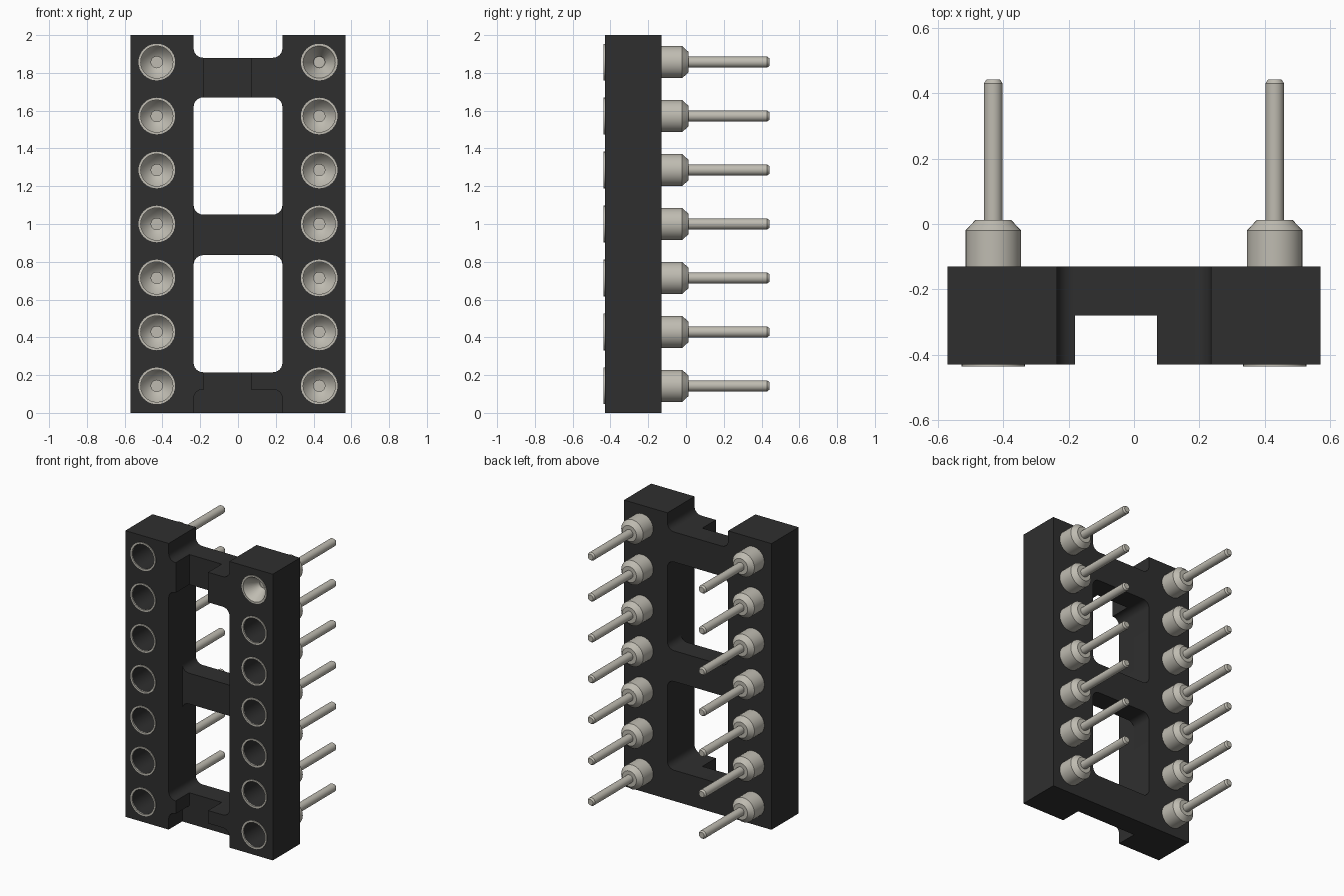
import bpy, bmesh, math
from mathutils import Vector

if "Cube" in bpy.data.objects:
    bpy.data.objects.remove(bpy.data.objects["Cube"])


def material(name, color):
    m = bpy.data.materials.new(name)
    m.diffuse_color = (*color, 1)
    m.use_nodes = True
    m.node_tree.nodes["Principled BSDF"].inputs["Base Color"].default_value = m.diffuse_color
    return m


BLACK = material("black plastic", (0.028, 0.028, 0.028))
METAL = material("warm silver", (0.52, 0.50, 0.44))

PIN_X, PITCH, HOLE_R, FILLET = 0.43, 2 / 7, 0.085, 0.05
FRONT, STEP, BACK = -0.43, -0.28, -0.13


def rounded(points):
    """Turn (x, z[, radius]) corners into a loop with rounded corners."""
    out = []
    for i, p in enumerate(points):
        c = Vector(p[:2])
        if len(p) == 2:
            out.append(c)
            continue
        a = (Vector(points[i - 1][:2]) - c).normalized()
        b = (Vector(points[(i + 1) % len(points)][:2]) - c).normalized()
        mid = c + (a + b) * p[2]
        for k in range(7):
            t = k / 6 * math.pi / 2
            out.append(mid - b * p[2] * math.cos(t) - a * p[2] * math.sin(t))
    return out


def circle(x, z, r, n=32):
    return [Vector((x + r * math.cos(2 * math.pi * k / n),
                    z + r * math.sin(2 * math.pi * k / n))) for k in range(n)]


def finish(bm, name, mat):
    bmesh.ops.recalc_face_normals(bm, faces=bm.faces)
    me = bpy.data.meshes.new(name)
    for f in bm.faces:
        f.smooth = True
    bm.to_mesh(me)
    bm.free()
    me.set_sharp_from_angle(angle=math.radians(30))
    me.materials.append(mat)
    return me


def place(name, me, loc=(0, 0, 0)):
    ob = bpy.data.objects.new(name, me)
    ob.location = loc
    bpy.context.collection.objects.link(ob)
    return ob


def plate(name, loops, y0, y1):
    """Solid slab from an outline and holes, between two depths."""
    bm = bmesh.new()
    caps = ([], [])
    for loop in loops:
        rings = [[bm.verts.new((p.x, y, p.y)) for p in loop] for y in (y0, y1)]
        n = len(loop)
        for i in range(n):
            j = (i + 1) % n
            bm.faces.new((rings[0][i], rings[0][j], rings[1][j], rings[1][i]))
            for cap, ring in zip(caps, rings):
                cap.append(bm.edges.get((ring[i], ring[j])))
    for cap in caps:
        bmesh.ops.triangle_fill(bm, edges=cap, use_beauty=True, normal=(0, 1, 0))
    place(name, finish(bm, name, BLACK))


def lathe(name, profile, closed=False, n=32):
    """Revolve (radius, y) points about the y axis."""
    bm = bmesh.new()
    rings = []
    for r, y in profile:
        if r == 0:
            rings.append([bm.verts.new((0, y, 0))] * n)
        else:
            rings.append([bm.verts.new((p.x, y, p.y)) for p in circle(0, 0, r, n)])
    pairs = list(zip(rings, rings[1:]))
    if closed:
        pairs.append((rings[-1], rings[0]))
    for a, b in pairs:
        for i in range(n):
            j = (i + 1) % n
            quad = list(dict.fromkeys((a[i], a[j], b[j], b[i])))
            bm.faces.new(quad)
    return finish(bm, name, METAL)


def holes(sides):
    return [circle(s * PIN_X, PITCH * (i + 0.5), HOLE_R)
            for s in sides for i in range(7)]


# Back half of the housing: ladder frame with two windows and a top notch
R = FILLET
W = 0.235
frame = rounded([(-0.57, 0), (0.57, 0), (0.57, 2), (W, 2), (W, 1.88, R),
                 (-W, 1.88, R), (-W, 2), (-0.57, 2)])
windows = [rounded([(-W, a, R), (W, a, R), (W, b, R), (-W, b, R)])
           for a, b in ((0.215, 0.835), (1.05, 1.67))]
plate("back_frame", [frame] + windows + holes((-1, 1)), STEP, BACK)

# Front half: two rails with short tabs reaching inwards
for name, s, tab in (("left_rail", -1, 0.18), ("right_rail", 1, 0.07)):
    pts = [(0.57, 0), (W, 0), (W, 0.125, R), (tab, 0.125), (tab, 0.215),
           (W, 0.215, R), (W, 1.67, R), (tab, 1.67), (tab, 1.88),
           (W, 1.88, R), (W, 2), (0.57, 2)]
    rail = rounded([(s * p[0], *p[1:]) for p in pts])
    plate(name, [rail] + holes((s,)), FRONT, STEP)

# Pins: collar, shoulder and chamfered leg, with a cup or funnel at the front
leg = [(HOLE_R, -0.02), (0.055, 0.012), (0.0285, 0.012),
       (0.0285, 0.43), (0.02, 0.442), (0, 0.442)]
cup = [(0, -0.13), (0.03, -0.13), (0.03, -0.15), (0.055, -0.165), (HOLE_R, -0.21)]
funnel = [(0, -0.33), (0.03, -0.33), (0.03, -0.34), (HOLE_R, -0.434)]
pin_mesh = lathe("pin", cup + leg)
funnel_mesh = lathe("funnel_pin", funnel + leg)
rim_mesh = lathe("socket_rim", [(0.097, -0.428), (0.097, -0.436),
                                (HOLE_R, -0.436), (HOLE_R, -0.428)], closed=True)
for s in (-1, 1):
    for i in range(7):
        loc = (s * PIN_X, 0, PITCH * (i + 0.5))
        top_right = s == 1 and i == 6
        place("pin", funnel_mesh if top_right else pin_mesh, loc)
        place("socket_rim", rim_mesh, loc)
